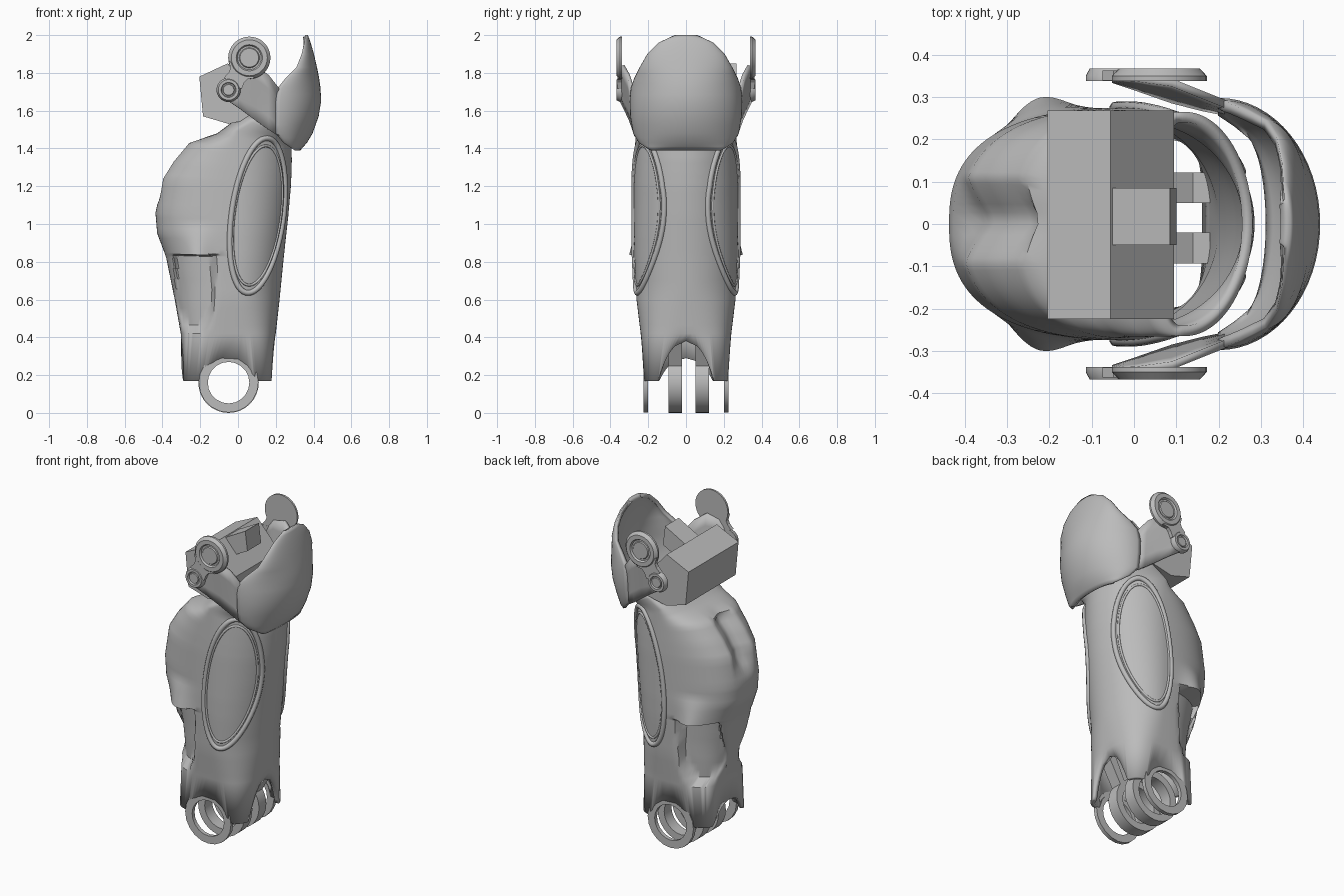
import bpy, bmesh, math
from mathutils import Vector
from mathutils.bvhtree import BVHTree

if "Cube" in bpy.data.objects:
    bpy.data.objects.remove(bpy.data.objects["Cube"])

grey = bpy.data.materials.new("plain grey")
grey.use_nodes = True
COLOUR = (0.5, 0.5, 0.5, 1)
grey.diffuse_color = COLOUR
grey.node_tree.nodes["Principled BSDF"].inputs["Base Color"].default_value = COLOUR


def finish(name, bm, smooth=35):
    me = bpy.data.meshes.new(name)
    bm.to_mesh(me)
    bm.free()
    ob = bpy.data.objects.new(name, me)
    bpy.context.collection.objects.link(ob)
    me.materials.append(grey)
    if smooth:
        bpy.ops.object.select_all(action="DESELECT")
        ob.select_set(True)
        bpy.context.view_layer.objects.active = ob
        bpy.ops.object.shade_smooth_by_angle(angle=math.radians(smooth))
    return ob


def grid(rows, wrap_u=False, wrap_v=False):
    """Quad sheet through rows of points."""
    bm = bmesh.new()
    vs = [[bm.verts.new(p) for p in r] for r in rows]
    nu, nv = len(rows[0]), len(rows)
    for j in range(nv if wrap_v else nv - 1):
        for i in range(nu if wrap_u else nu - 1):
            k, l = (i + 1) % nu, (j + 1) % nv
            bm.faces.new((vs[j][i], vs[j][k], vs[l][k], vs[l][i]))
    return bm


def thicken(ob, t, offset=-1):
    m = ob.modifiers.new("wall", "SOLIDIFY")
    m.thickness, m.offset = t, offset


def lathe(name, cx, cz, profile, side=1, closed=False, n=32):
    """Turn (radius, y) pairs about an axis along y."""
    rows = [[(cx + r * math.cos(a), side * y, cz + r * math.sin(a))
             for a in (math.tau * i / n for i in range(n))] for r, y in profile]
    bm = grid(rows, True, closed)
    bmesh.ops.remove_doubles(bm, verts=bm.verts, dist=1e-5)
    bmesh.ops.recalc_face_normals(bm, faces=bm.faces)
    return finish(name, bm)


def prism(name, outline, y0, y1):
    bm = bmesh.new()
    a, b = [[bm.verts.new((x, y, z)) for x, z in outline] for y in (y0, y1)]
    bm.faces.new(a)
    bm.faces.new(b)
    for i in range(len(a)):
        k = (i + 1) % len(a)
        bm.faces.new((a[i], a[k], b[k], b[i]))
    bmesh.ops.recalc_face_normals(bm, faces=bm.faces)
    return finish(name, bm, 0)


def lerp_keys(keys, steps):
    out = []
    for a, b in zip(keys, keys[1:]):
        out += [[p + (q - p) * s / steps for p, q in zip(a, b)] for s in range(steps)]
    return out + [list(keys[-1])]


# Shin shell: z at back, z at front, x at back, x at front, half width
KEYS = [(.17, .17, -.30, .185, .225), (.42, .42, -.303, .20, .24), (.60, .60, -.335, .22, .262),
        (.82, .80, -.38, .24, .272), (.85, .83, -.39, .243, .273), (.95, .94, -.428, .255, .275),
        (1.06, 1.04, -.437, .266, .275), (1.24, 1.2, -.407, .28, .275), (1.33, 1.27, -.35, .283, .273),
        (1.43, 1.34, -.265, .285, .27), (1.48, 1.40, -.11, .283, .268), (1.60, 1.45, .05, .28, .265)]
HUB_X, HUB_Z = -.05, .16


def spow(v, e):
    return math.copysign(abs(v) ** e, v)


def shell_row(row, first, n=120):
    zb, zf, xb, xf, w = row
    xm = max(0, xb + .07)
    box = min(1, max(0, (.65 - zb) / .45))  # squarer towards the ankle
    front_e, back_e = 1 - .55 * box, .78 - .36 * box
    pts = []
    for i in range(n):
        a = math.tau * i / n
        c, s = math.cos(a), math.sin(a)
        if c >= 0:
            x, y = xm + (xf - xm) * spow(c, front_e), w * spow(s, front_e)
        else:
            x, y = xm + (xm - xb) * spow(c, back_e), w * spow(s, back_e)
        z = zb + (zf - zb) * (x - xb) / (xf - xb)
        # side pockets below a flared lip
        fall = math.exp(-((x + .23) / .085) ** 2)
        if .835 < z < 1.0 and x < 0:
            y += math.copysign(.05 * fall * (1.0 - z) / .15, y)
        inside = ((x + .23) / .11) ** 2 + max(0, (.62 - z) / .2) ** 2
        if z < .835 and inside < 1 and abs(y) > .06:
            y -= math.copysign(.055 * min(1, 3 * (1 - inside)), y)
        # V-shaped channel down the upper calf
        if 1.1 < z < 1.46 and x < -.1 and abs(y - .01) < .1:
            depth = .07 * (1 - abs(y - .01) / .1)
            x += depth * min(1, (z - 1.1) / .1, (1.46 - z) / .05)
        # arched lower edge, raised around the ankle hole
        if first:
            if abs(y) < .15:
                top = .21 if x > 0 else .12
                z += top * (1 - (abs(y) / .15) ** 2.2)
            elif abs(x - HUB_X) < .135:
                z = max(z, HUB_Z + math.sqrt(.135 ** 2 - (x - HUB_X) ** 2))
        pts.append((x, y, z))
    return pts


keys = [list(KEYS[0])] + lerp_keys(KEYS[1:], 4)
bm = grid([shell_row(k, i == 0) for i, k in enumerate(keys)], True)
surface = BVHTree.FromBMesh(bm)
thicken(finish("shin_shell", bm, 40), .025)


# Oval rims lying on both sides of the shell
def oval_rim(name, side, scale, depth):
    cu = bpy.data.curves.new(name, "CURVE")
    cu.dimensions = "3D"
    cu.bevel_depth, cu.bevel_resolution = depth, 2
    pts = []
    for i in range(64):
        a = math.tau * i / 64
        dz = .41 * scale * math.sin(a)
        x, z = .103 + .12 * dz + .138 * scale * math.cos(a), 1.045 + dz
        hit = surface.ray_cast(Vector((x, side, z)), Vector((0, -side, 0)))[0]
        if hit:
            pts.append(hit)
    sp = cu.splines.new("POLY")
    sp.points.add(len(pts) - 1)
    for p, v in zip(sp.points, pts):
        p.co = (*v, 1)
    sp.use_cyclic_u = True
    cu.materials.append(grey)
    bpy.context.collection.objects.link(bpy.data.objects.new(name, cu))


# Knee cap: z, edge x, front x, half width
CAP = [(1.39, .30, .33, .19), (1.43, .24, .365, .25), (1.48, .20, .395, .28), (1.57, .20, .427, .295),
       (1.65, .20, .44, .298), (1.72, .21, .437, .292), (1.77, .25, .43, .275), (1.83, .31, .418, .245),
       (1.90, .337, .402, .205), (1.96, .35, .385, .145), (2.0, .355, .37, .06)]
rows = []
for z, edge, front, w in lerp_keys(CAP, 2):
    angles = [math.pi * (i / 32 - .5) for i in range(33)]
    rows.append([(edge + (front - edge) * math.cos(a), w * math.sin(a), z) for a in angles])
thicken(finish("knee_cap", grid(rows), 45), .025)

# Arms (x, bottom z, top z, bottom y, top y), pivot plates and ankle tabs, mirrored
ARM = [(.215, 1.465, 1.72, .265, .284), (.16, 1.50, 1.79, .276, .306), (.09, 1.55, 1.84, .294, .334),
       (.01, 1.61, 1.82, .322, .345), (-.05, 1.65, 1.74, .342, .349)]
BIG, SMALL = Vector((.06, 1.88)), Vector((-.05, 1.71))
along = BIG - SMALL
across = Vector((along.y, -along.x)).normalized()
for side, word in ((-1, "right"), (1, "left")):
    oval_rim(f"{word}_oval_rim", side, 1, .015)
    oval_rim(f"{word}_oval_inner_rim", side, .9, .007)
    sheet = [[(x, side * (yb + (yt - yb) * i / 4), zb + (zt - zb) * i / 4) for i in range(5)]
             for x, zb, zt, yb, yt in ARM]
    thicken(finish(f"{word}_arm", grid(sheet)), .018, 0)
    for name, c, r in (("main", BIG, .112), ("small", SMALL, .064)):
        prof = [(0, .338), (r, .338), (r, .35), (r * .85, .368), (r * .62, .368), (r * .56, .358),
                (r * .48, .358), (r * .44, .364), (0, .364)]
        lathe(f"{word}_{name}_pivot", c.x, c.y, prof, side)
    web = [(.2, .056), (.38, .049), (.5, .053), (.64, .083)]
    edge = [SMALL + along * t + across * h for t, h in web]
    edge += [SMALL + along * t - across * h for t, h in reversed(web)]
    prism(f"{word}_pivot_web", edge, side * .339, side * .363)
    lathe(f"{word}_ankle_tab", HUB_X, HUB_Z,
          [(.11, .2), (.158, .2), (.158, .224), (.11, .224)], side, True, 20)

# Knee block with a raised centre tab
BLOCK = [(-.205, 1.78), (-.185, 1.57), (-.05, 1.53), (.09, 1.56), (.095, 1.68), (-.055, 1.85)]
prism("knee_block", BLOCK, -.225, .268)
prism("knee_block_tab", [(-.08, 1.83), (-.05, 1.72), (.1, 1.80), (.085, 1.92)], -.05, .085)

# Inner ankle rings with struts to the front wall
for i, (y0, y1) in enumerate(((-.093, -.02), (.05, .122))):
    lathe(f"ankle_ring_{i + 1}", HUB_X, HUB_Z, [(.115, y0), (.16, y0), (.16, y1), (.115, y1)], 1, True)
    prism(f"ankle_strut_{i + 1}", [(.04, .25), (.08, .24), (.18, .42), (.18, .48), (.14, .46)], y0, y1)
